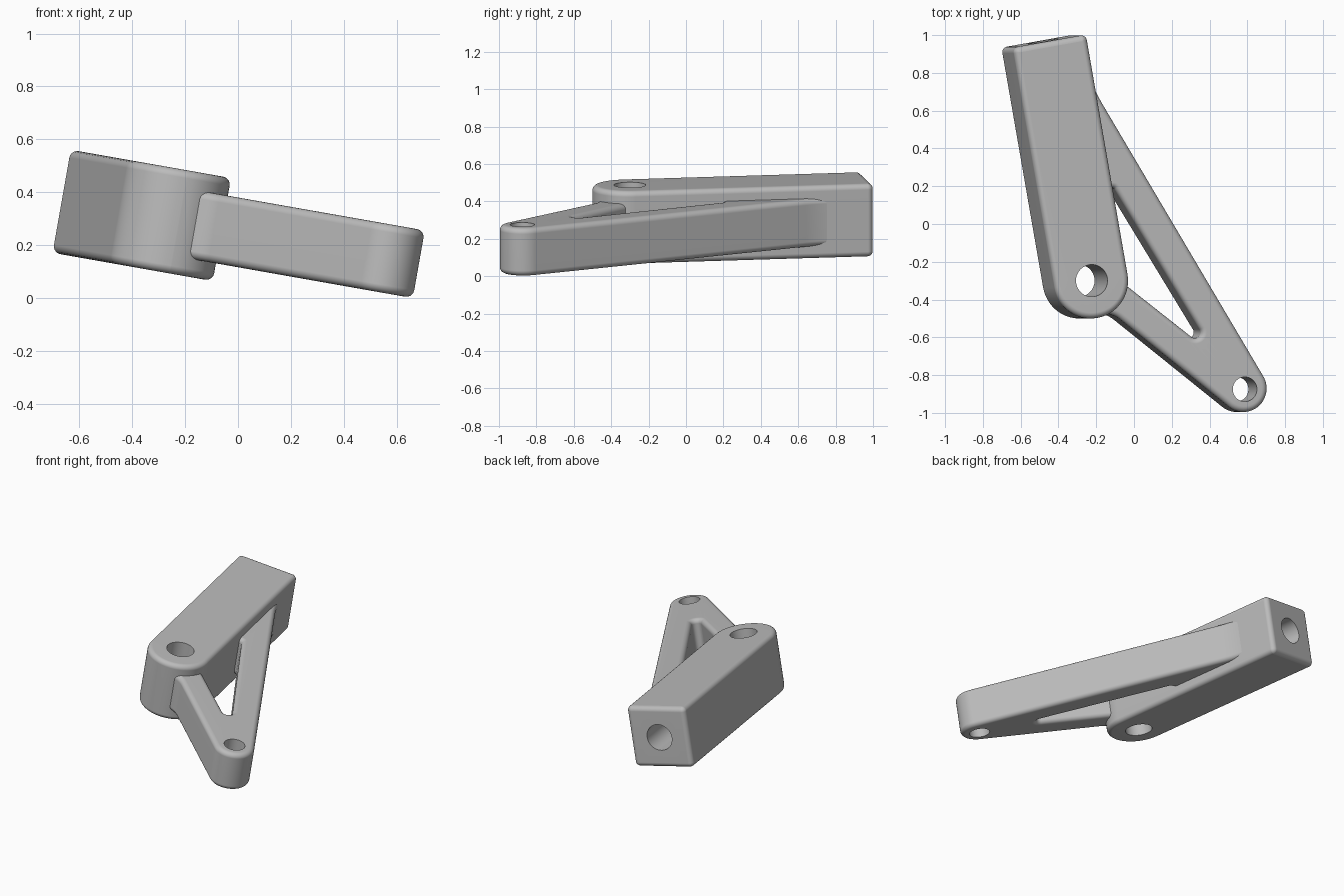
import bpy, bmesh, math
from mathutils import Vector, Matrix

cube = bpy.data.objects.get("Cube")
if cube:
    bpy.data.objects.remove(cube, do_unlink=True)

grey = bpy.data.materials.new("light_grey")
grey.use_nodes = True
colour = (0.5, 0.5, 0.5, 1)
grey.diffuse_color = colour
grey.node_tree.nodes["Principled BSDF"].inputs["Base Color"].default_value = colour


def rounded_loop(corners):
    """Turn (x, y, radius) corners into a loop with arc fillets."""
    loop, n = [], len(corners)
    for i, (x, y, r) in enumerate(corners):
        p = Vector((x, y))
        if r == 0:
            loop.append(p)
            continue
        a = (Vector(corners[i - 1][:2]) - p).normalized()
        b = (Vector(corners[(i + 1) % n][:2]) - p).normalized()
        half = a.angle(b) / 2
        centre = p + (a + b).normalized() * (r / math.sin(half))
        start = p + a * (r / math.tan(half)) - centre
        end = p + b * (r / math.tan(half)) - centre
        first = math.atan2(start.y, start.x)
        sweep = math.remainder(math.atan2(end.y, end.x) - first, math.tau)
        steps = max(4, int(abs(sweep) / math.radians(6)))
        for k in range(steps + 1):
            t = first + sweep * k / steps
            loop.append(centre + Vector((math.cos(t), math.sin(t))) * r)
    return loop


def inset(loop, d):
    """Move a counter-clockwise loop inward by d."""
    out, n = [], len(loop)
    for i, p in enumerate(loop):
        e1 = (p - loop[i - 1]).normalized()
        e2 = (loop[(i + 1) % n] - p).normalized()
        n1, n2 = Vector((-e1.y, e1.x)), Vector((-e2.y, e2.x))
        out.append(p + (n1 + n2) * (d / (1 + n1.dot(n2))))
    return out


def rounded_prism(corners, z0, z1, r, steps=5):
    """Extrude a filleted outline with rounded rims; return mesh and caps."""
    loop = rounded_loop(corners)
    angles = [math.pi / 2 * k / steps for k in range(steps + 1)]
    levels = [(r * (1 - math.sin(a)), z0 + r * (1 - math.cos(a))) for a in angles]
    levels += [(d, z0 + z1 - z) for d, z in reversed(levels)]
    bm = bmesh.new()
    rings = [[bm.verts.new((p.x, p.y, z)) for p in inset(loop, d)] for d, z in levels]
    for low, high in zip(rings, rings[1:]):
        for i in range(len(low)):
            bm.faces.new((low[i - 1], low[i], high[i], high[i - 1]))
    bottom = bm.faces.new(rings[0][::-1])
    top = bm.faces.new(rings[-1])
    bm.normal_update()
    return bm, bottom, top


def drill(bm, start, axis, radius, depth, entry, far=None, sides=48):
    """Cut a round hole in from the entry face; blind without a far face."""
    turn = axis.to_track_quat('Z', 'Y')
    spokes = [turn @ Vector((math.cos(t), math.sin(t), 0)) * radius
              for t in (math.tau * k / sides for k in range(sides))]
    near_ring, far_ring = [[bm.verts.new(start + axis * d + s) for s in spokes]
                           for d in (0, depth)]
    for i in range(sides):
        bm.faces.new((near_ring[i - 1], near_ring[i], far_ring[i], far_ring[i - 1]))
    for face, ring in ((entry, near_ring), (far, far_ring)):
        if face is None:
            bm.faces.new(ring)
            continue
        edges = list(face.edges)
        edges += [bm.edges.get((ring[i - 1], ring[i])) for i in range(sides)]
        normal = face.normal.copy()
        bm.faces.remove(face)
        bmesh.ops.triangle_fill(bm, use_beauty=True, edges=edges, normal=normal)


def finish(name, bm):
    """Tilt the part, make it an object and shade it."""
    bmesh.ops.recalc_face_normals(bm, faces=bm.faces)
    bm.transform(Matrix.Rotation(math.radians(10), 4, 'Y'))
    mesh = bpy.data.meshes.new(name)
    bm.to_mesh(mesh)
    bm.free()
    mesh.materials.append(grey)
    obj = bpy.data.objects.new(name, mesh)
    bpy.context.scene.collection.objects.link(obj)
    bpy.ops.object.select_all(action='DESELECT')
    obj.select_set(True)
    bpy.context.view_layer.objects.active = obj
    bpy.ops.object.shade_smooth_by_angle(angle=math.radians(30))
    weighted = obj.modifiers.new("weighted_normals", 'WEIGHTED_NORMAL')
    weighted.keep_sharp = True


# Square bar with a round boss at its front end
boss = Vector((-0.305, -0.30, 0))
yaw = math.radians(10)
along = Vector((-math.sin(yaw), math.cos(yaw), 0))
across = Vector((along.y, -along.x, 0))
half, length, mid = 0.2, 1.288, 0.244
up = Vector((0, 0, 1))


def bar_point(side, dist, r):
    p = boss + across * (side * half) + along * dist
    return (p.x, p.y, r)


z0, z1 = mid - 0.198, mid + 0.198
bar, bottom, top = rounded_prism([
    bar_point(-1, -half, half * 0.99), bar_point(1, -half, half * 0.99),
    bar_point(1, length, 0.03), bar_point(-1, length, 0.03)], z0, z1, 0.03)

# Pin hole through the boss, blind socket in the bar's back end
drill(bar, boss + up * z0, up, 0.085, z1 - z0, bottom, top)
back = max(bar.faces, key=lambda f: f.normal.dot(along) * f.calc_area())
drill(bar, boss + along * length + up * mid, -along, 0.085, 0.5, back)
finish("hinge_bracket", bar)

# V-shaped arm: rounded tip, long strut into the bar, short strut into the boss
z0, z1 = mid - 0.13, mid + 0.13
arm, bottom, top = rounded_prism([
    (0.987, -1.394, 0.125), (-0.281, 0.719, 0.65), (-0.33, 0.9, 0),
    (-0.39, 0.85, 0), (-0.26, 0.19, 0), (-0.17, 0.19, 0.012),
    (0.378, -0.699, 0.03), (-0.15, -0.289, 0), (-0.2, -0.3, 0),
    (-0.26, -0.47, 0), (-0.17, -0.478, 0.15)], z0, z1, 0.03)
drill(arm, Vector((0.53, -0.875, z0)), up, 0.065, z1 - z0, bottom, top)
finish("arm", arm)
